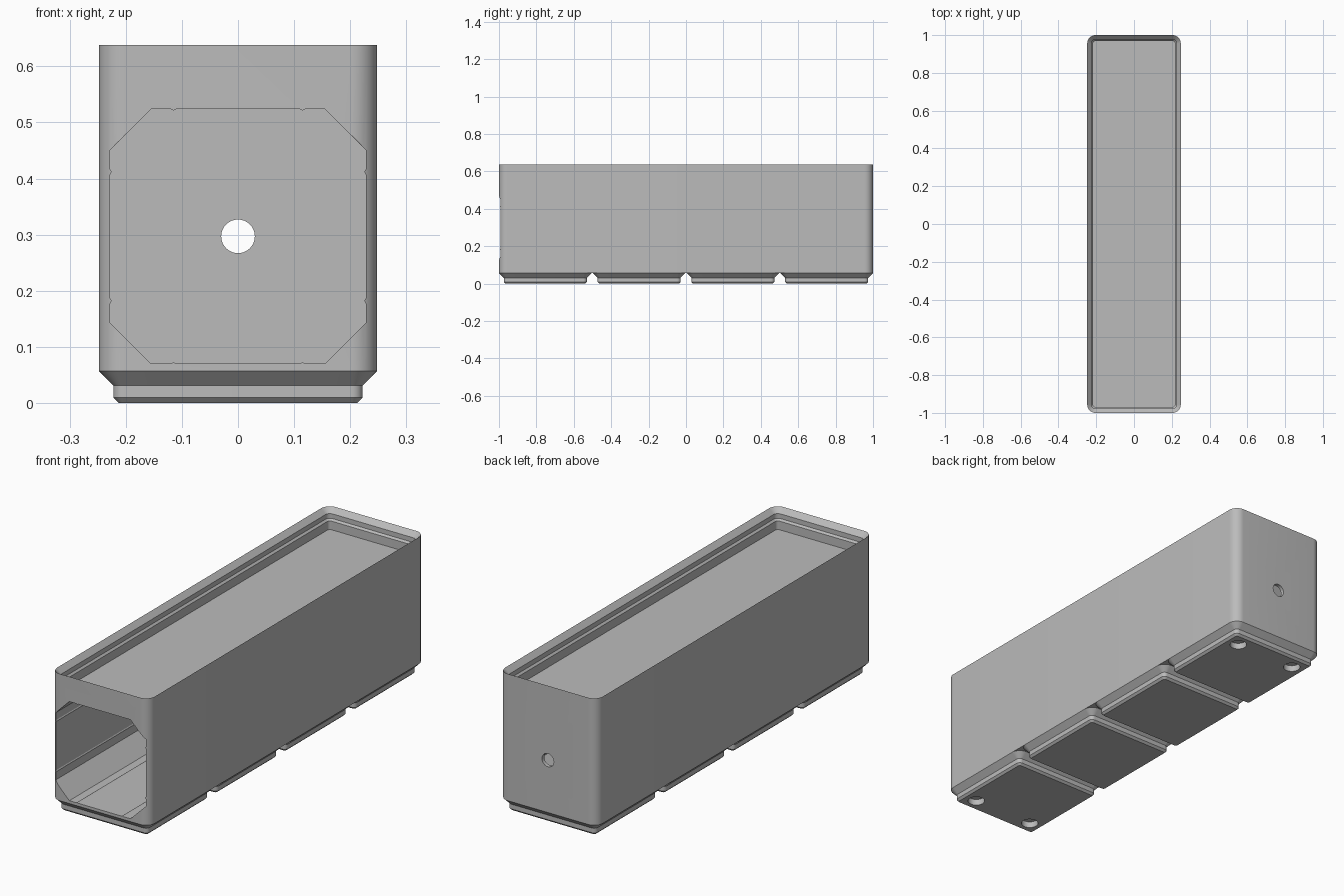
import bpy, bmesh, math

if "Cube" in bpy.data.objects:
    bpy.data.objects.remove(bpy.data.objects["Cube"])

MM = 2 / 167.5            # one millimetre in model units
HX, HY = 20.75 * MM, 1.0  # half width and half length
TOP, BASE, FLOOR = 0.638, 0.057, 0.546
HOLE_Z = 0.297

grey = bpy.data.materials.new("plain grey")
grey.diffuse_color = (0.5, 0.5, 0.5, 1)
grey.use_nodes = True
grey.node_tree.nodes["Principled BSDF"].inputs["Base Color"].default_value = grey.diffuse_color


def make_object(name, bm):
    bmesh.ops.recalc_face_normals(bm, faces=bm.faces)
    mesh = bpy.data.meshes.new(name)
    bm.to_mesh(mesh)
    bm.free()
    mesh.materials.append(grey)
    obj = bpy.data.objects.new(name, mesh)
    bpy.context.collection.objects.link(obj)
    return obj


def rounded_rect(hx, hy, r, n=10):
    pts = []
    for k, (sx, sy) in enumerate([(1, 1), (-1, 1), (-1, -1), (1, -1)]):
        for i in range(n + 1):
            a = math.pi / 2 * (k + i / n)
            pts.append((sx * (hx - r) + r * math.cos(a), sy * (hy - r) + r * math.sin(a)))
    return pts


def loft(name, hx, hy, r, steps, cy=0):
    """Closed solid through rounded rectangles given as (inset, z)."""
    bm = bmesh.new()
    rings = []
    for inset, z in steps:
        pts = rounded_rect(hx - inset, hy - inset, max(r - inset, 0.004))
        rings.append([bm.verts.new((x, y + cy, z)) for x, y in pts])
    for a, b in zip(rings, rings[1:]):
        for i in range(len(a)):
            j = (i + 1) % len(a)
            bm.faces.new((a[i], a[j], b[j], b[i]))
    bm.faces.new(rings[0])
    bm.faces.new(rings[-1])
    return make_object(name, bm)


def prism(name, pts, y0, y1):
    """Extrude an x-z outline along y."""
    bm = bmesh.new()
    a = [bm.verts.new((x, y0, z)) for x, z in pts]
    b = [bm.verts.new((x, y1, z)) for x, z in pts]
    for i in range(len(a)):
        j = (i + 1) % len(a)
        bm.faces.new((a[i], a[j], b[j], b[i]))
    bm.faces.new(a)
    bm.faces.new(b)
    return make_object(name, bm)


def cut(obj, cutter):
    cutter.hide_render = True
    mod = obj.modifiers.new("cut", 'BOOLEAN')
    mod.operation, mod.solver, mod.object = 'DIFFERENCE', 'EXACT', cutter
    deps = bpy.context.evaluated_depsgraph_get()
    mesh = bpy.data.meshes.new_from_object(obj.evaluated_get(deps))
    obj.modifiers.clear()
    obj.data = mesh
    bpy.data.objects.remove(cutter)


# Shell with the stepped stacking lip and recessed top tray
shell = loft("shell", HX, HY, 3.75 * MM, [
    (0, BASE), (0, TOP), (1.9 * MM, TOP - 1.9 * MM), (1.9 * MM, TOP - 3.7 * MM),
    (2.6 * MM, TOP - 4.4 * MM), (2.6 * MM, FLOOR)])

# Eight-sided tunnel, open at the front, with slim guide ridges on each wall
W, H, C = 0.228, 0.227, 0.073   # half width, half height, corner cut
RX, RZ, RW, RH = 0.115, 0.115, 0.005, 0.003
quarter = [(W, 0), (W, RZ - RW), (W - RH, RZ), (W, RZ + RW), (W, H - C),
           (W - C, H), (RX + RW, H), (RX, H - RH), (RX - RW, H), (0, H)]
half = quarter + [(-x, z) for x, z in quarter[-2::-1]]
outline = half + [(x, -z) for x, z in half[-2:0:-1]]
cut(shell, prism("tunnel_cutter", [(x, z + HOLE_Z) for x, z in outline], -1.1, 0.983))

# Round push hole through the back wall
circle = [(0.03 * math.cos(i * math.pi / 16), HOLE_Z + 0.03 * math.sin(i * math.pi / 16))
          for i in range(32)]
cut(shell, prism("push_hole_cutter", circle, 0.9, 1.1))

# Four stepped feet, with magnet holes at the outer corners of the end feet
parts = [shell]
for i in range(4):
    cy = (i - 1.5) * 42 * MM
    foot = loft(f"foot_{i + 1}", HX, HX, 3.75 * MM, [
        (2.95 * MM, 0), (2.15 * MM, 0.8 * MM), (2.15 * MM, 2.6 * MM), (0, BASE)], cy)
    if i in (0, 3):
        for sx in (-1, 1):
            bm = bmesh.new()
            bmesh.ops.create_cone(bm, cap_ends=True, segments=32, radius1=3.1 * MM,
                                  radius2=3.1 * MM, depth=4.8 * MM)
            bmesh.ops.translate(bm, verts=bm.verts,
                                vec=(sx * 13 * MM, cy + math.copysign(13 * MM, cy), 0))
            cut(foot, make_object("magnet_cutter", bm))
    parts.append(foot)

# Smooth the rounded corners and keep the steps sharp
for obj in parts:
    obj.select_set(True)
bpy.context.view_layer.objects.active = shell
bpy.ops.object.shade_smooth_by_angle(angle=math.radians(30))
